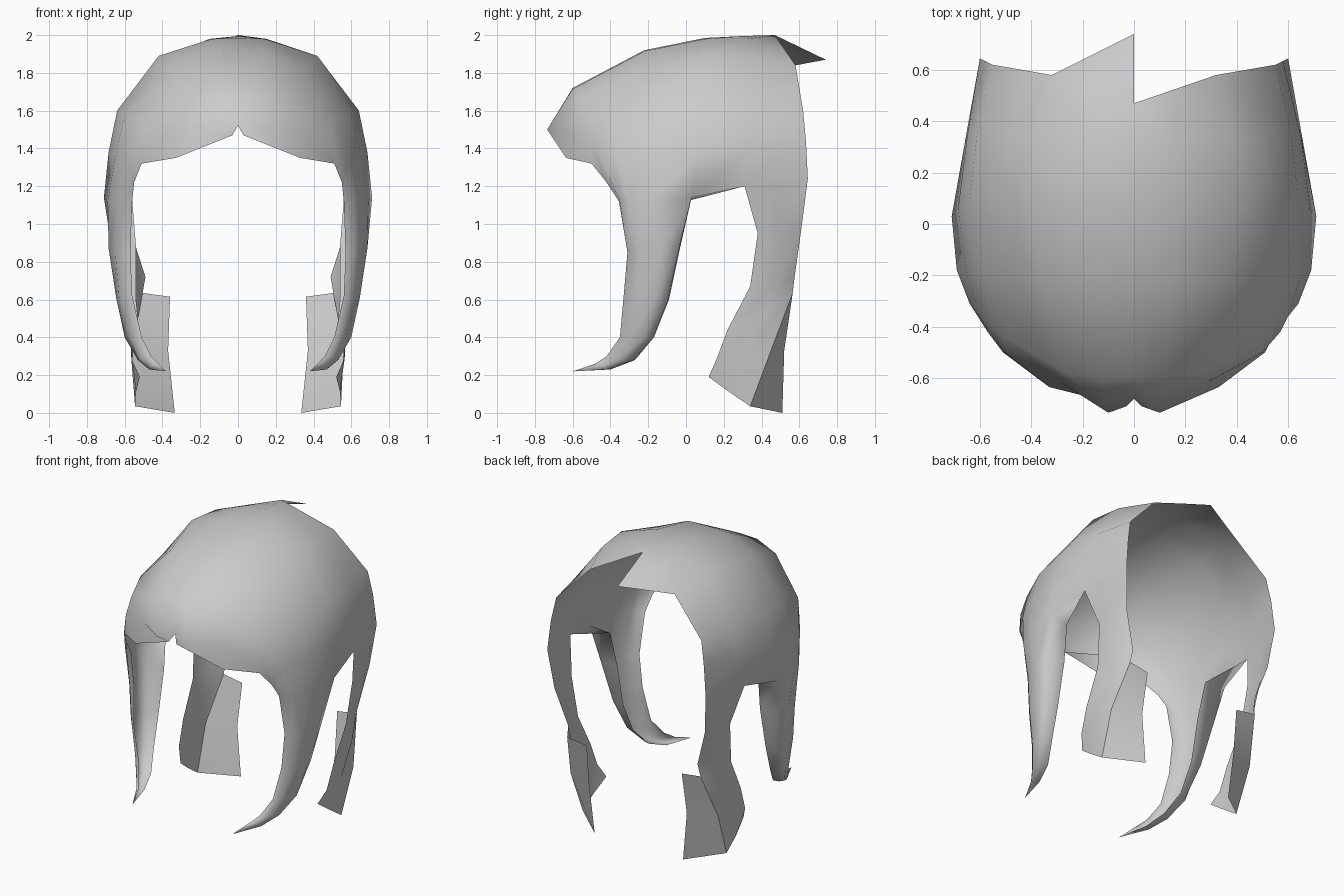
import bpy, bmesh, math
from mathutils import Vector

cube = bpy.data.objects.get("Cube")
if cube:
    bpy.data.objects.remove(cube, do_unlink=True)

grey = bpy.data.materials.new("hair grey")
grey.use_nodes = True
COLOR = (0.6, 0.6, 0.6, 1)
grey.diffuse_color = COLOR
bsdf = grey.node_tree.nodes["Principled BSDF"]
bsdf.inputs["Base Color"].default_value = COLOR
bsdf.inputs["Roughness"].default_value = 0.8


def add_patch(bm, rows):
    """Skin a grid of points with quads."""
    grid = [[bm.verts.new(p) for p in row] for row in rows]
    for upper, lower in zip(grid, grid[1:]):
        for i in range(len(upper) - 1):
            bm.faces.new((upper[i], upper[i + 1], lower[i + 1], lower[i]))


def mirrored(rows):
    """The same grid on the other side, with its facing kept."""
    return [[(-x, y, z) for x, y, z in reversed(row)] for row in rows]


def make_object(name, paired, single=()):
    bm = bmesh.new()
    for rows in paired:
        add_patch(bm, rows)
        add_patch(bm, mirrored(rows))
    for rows in single:
        add_patch(bm, rows)
    bmesh.ops.remove_doubles(bm, verts=bm.verts, dist=0.001)
    bmesh.ops.dissolve_degenerate(bm, edges=bm.edges, dist=0.0005)
    mesh = bpy.data.meshes.new(name)
    bm.to_mesh(mesh)
    bm.free()
    mesh.materials.append(grey)
    obj = bpy.data.objects.new(name, mesh)
    bpy.context.collection.objects.link(obj)
    bpy.ops.object.select_all(action='DESELECT')
    obj.select_set(True)
    bpy.context.view_layer.objects.active = obj
    bpy.ops.object.shade_smooth_by_angle(angle=math.radians(100))


# Cap: rows run from the parting down to the ear, columns from back to fringe
cap = [
    [(0, .47, 2), (0, .3, 1.995), (0, .1, 1.985), (0, -.22, 1.92),
     (0, -.6, 1.72), (0, -.66, 1.62), (0, -.68, 1.52)],
    [(.16, .525, 1.92), (.15, .32, 1.98), (.14, .1, 1.98), (.14, -.22, 1.915),
     (.12, -.6, 1.715), (.1, -.735, 1.5), (.03, -.71, 1.47)],
    [(.32, .58, 1.84), (.4, .33, 1.88), (.42, .1, 1.89), (.36, -.22, 1.82),
     (.28, -.57, 1.67), (.28, -.62, 1.5), (.33, -.635, 1.35)],
    [(.55, .62, 1.6), (.61, .36, 1.6), (.64, .1, 1.6), (.6, -.2, 1.57),
     (.5, -.44, 1.55), (.5, -.5, 1.45), (.51, -.5, 1.32)],
    [(.58, .635, 1.44), (.65, .34, 1.4), (.685, .06, 1.38), (.65, -.2, 1.36),
     (.6, -.36, 1.33), (.57, -.42, 1.28), (.55, -.42, 1.22)],
    [(.6, .645, 1.24), (.66, .31, 1.2), (.71, .03, 1.14), (.69, -.18, 1.12),
     (.64, -.31, 1.12), (.6, -.35, 1.12), (.56, -.355, 1.12)],
]

# Front lock: rolled inward at the rear, hangs from the cap, curls to a point
LIP_TOP = (.56, .02, 1.125)
TIP = (.38, -.6, .22)
front_lock = [
    [LIP_TOP] + cap[-1][2:],
    [(.54, -.03, .88), (.67, -.035, .88), (.685, -.13, .87), (.65, -.25, .85),
     (.61, -.3, .85), (.57, -.31, .85)],
    [(.54, -.09, .6), (.62, -.095, .6), (.645, -.16, .61), (.63, -.26, .62),
     (.59, -.31, .62), (.56, -.33, .62)],
    [(.52, -.17, .4), (.57, -.175, .4), (.6, -.22, .4), (.57, -.3, .4),
     (.54, -.34, .4), (.51, -.35, .4)],
    [(.47, -.27, .28), (.51, -.28, .28), (.53, -.31, .28), (.52, -.36, .29),
     (.49, -.4, .3), (.46, -.42, .3)],
    [(.43, -.4, .23), (.45, -.41, .23), (.47, -.42, .23), (.46, -.44, .25),
     (.44, -.47, .26), (.42, -.48, .26)],
    [TIP] * 6,
]

# Back lock: flat strip behind the ear
back_top, front_top = cap[-1][0], cap[-1][1]
middle_top = tuple((Vector(back_top) + Vector(front_top)) / 2)
back_lock = [
    [back_top, middle_top, front_top],
    [(.57, .61, .97), (.61, .5, .96), (.6, .38, .95)],
    [(.49, .575, .72), (.565, .48, .7), (.58, .34, .67)],
    [(.505, .565, .635), (.57, .42, .52), (.57, .22, .44)],
    [(.56, .45, .33), (.565, .3, .29), (.56, .16, .28)],
    [(.545, .34, .035), (.54, .23, .11), (.52, .12, .19)],
]

# Ear lip: the cap's edge turned inward above the ear
ear_lip = [cap[-1][1:3], [front_top, LIP_TOP]]

# Loose flap at the back of the crown, on one side only
flap_tip = (0, .74, 1.87)
edge = [(0, .47, 2), (-.16, .525, 1.92), (-.32, .58, 1.84)]
crown_flap = [[p, flap_tip] for p in edge]

# Inner panel: folds inward from the rear edge of the back lock
inner_edge = [(.36, .56, .615), (.37, .52, .33), (.335, .51, 0)]
inner_panel = [[row[0], p] for p, row in zip(inner_edge, back_lock[3:])]

make_object("hair_shell", [cap, front_lock, back_lock, ear_lip], [crown_flap])
make_object("back_lock_panels", [inner_panel])
